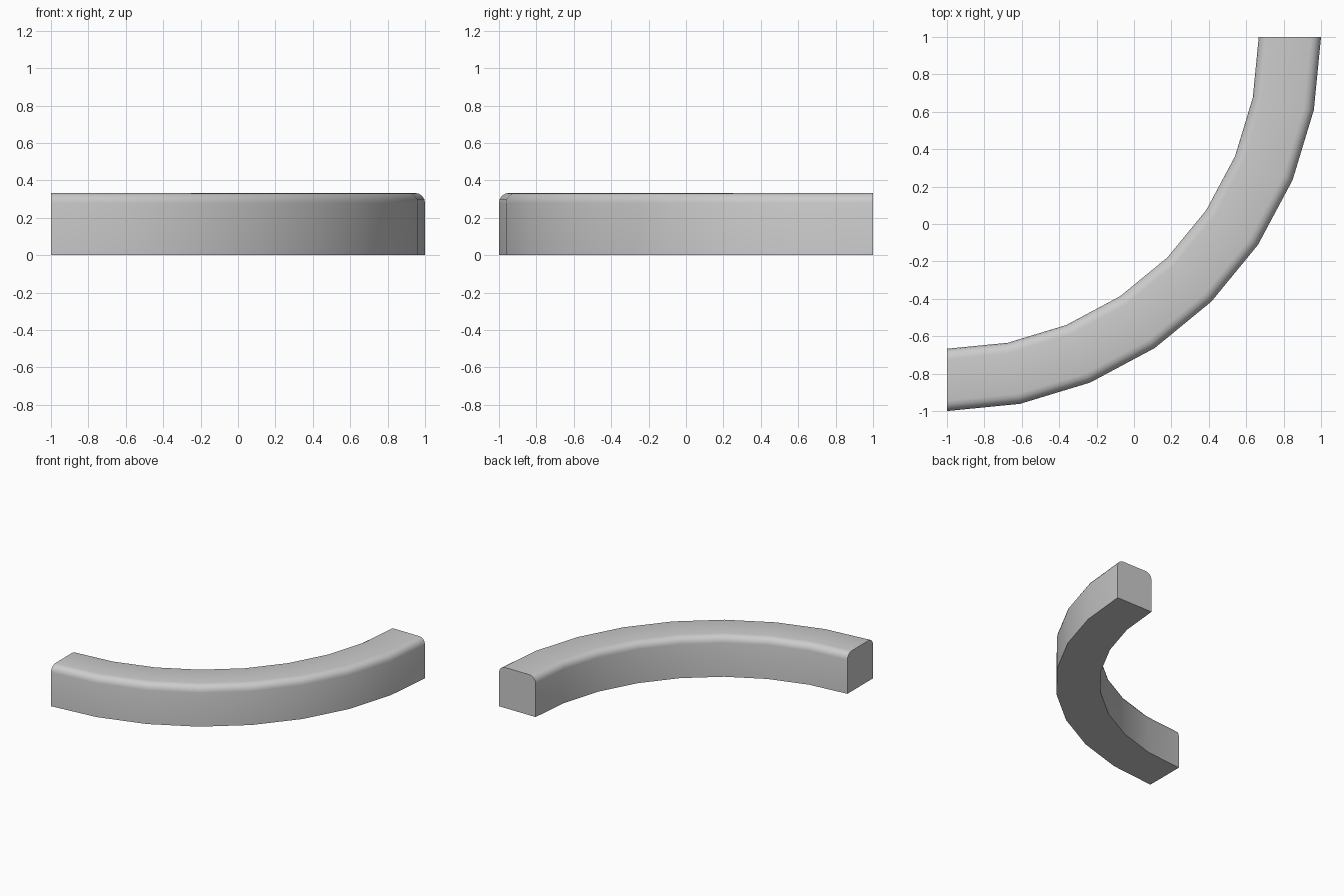
import bpy
import bmesh
from math import sin, cos, pi

if "Cube" in bpy.data.objects:
    bpy.data.objects.remove(bpy.data.objects["Cube"])

R_OUT, R_IN, HEIGHT, FILLET = 2.0, 1.667, 0.333, 0.055
SEGMENTS, ROUND = 8, 4

# Cross-section (radius, height): square base, rounded top corners
profile = [(R_IN, 0), (R_OUT, 0)]
for cx, start in ((R_OUT - FILLET, 0), (R_IN + FILLET, pi / 2)):
    for i in range(ROUND + 1):
        a = start + i / ROUND * pi / 2
        profile.append((cx + FILLET * cos(a), HEIGHT - FILLET + FILLET * sin(a)))

# Sweep the section through a quarter turn about (-1, 1)
bm = bmesh.new()
rings = []
for s in range(SEGMENTS + 1):
    a = -pi / 2 + s / SEGMENTS * pi / 2
    rings.append([bm.verts.new((-1 + r * cos(a), 1 + r * sin(a), z)) for r, z in profile])
n = len(profile)
for ring, nxt in zip(rings, rings[1:]):
    for i in range(n):
        j = (i + 1) % n
        bm.faces.new((ring[i], ring[j], nxt[j], nxt[i]))

# Flat end caps
bm.faces.new(rings[0])
bm.faces.new(rings[-1])
bmesh.ops.recalc_face_normals(bm, faces=bm.faces)

mesh = bpy.data.meshes.new("curved_curb")
bm.to_mesh(mesh)
bm.free()
curb = bpy.data.objects.new("curved_curb", mesh)
bpy.context.collection.objects.link(curb)
bpy.context.view_layer.objects.active = curb
curb.select_set(True)
bpy.ops.object.shade_smooth_by_angle(angle=pi / 6)
